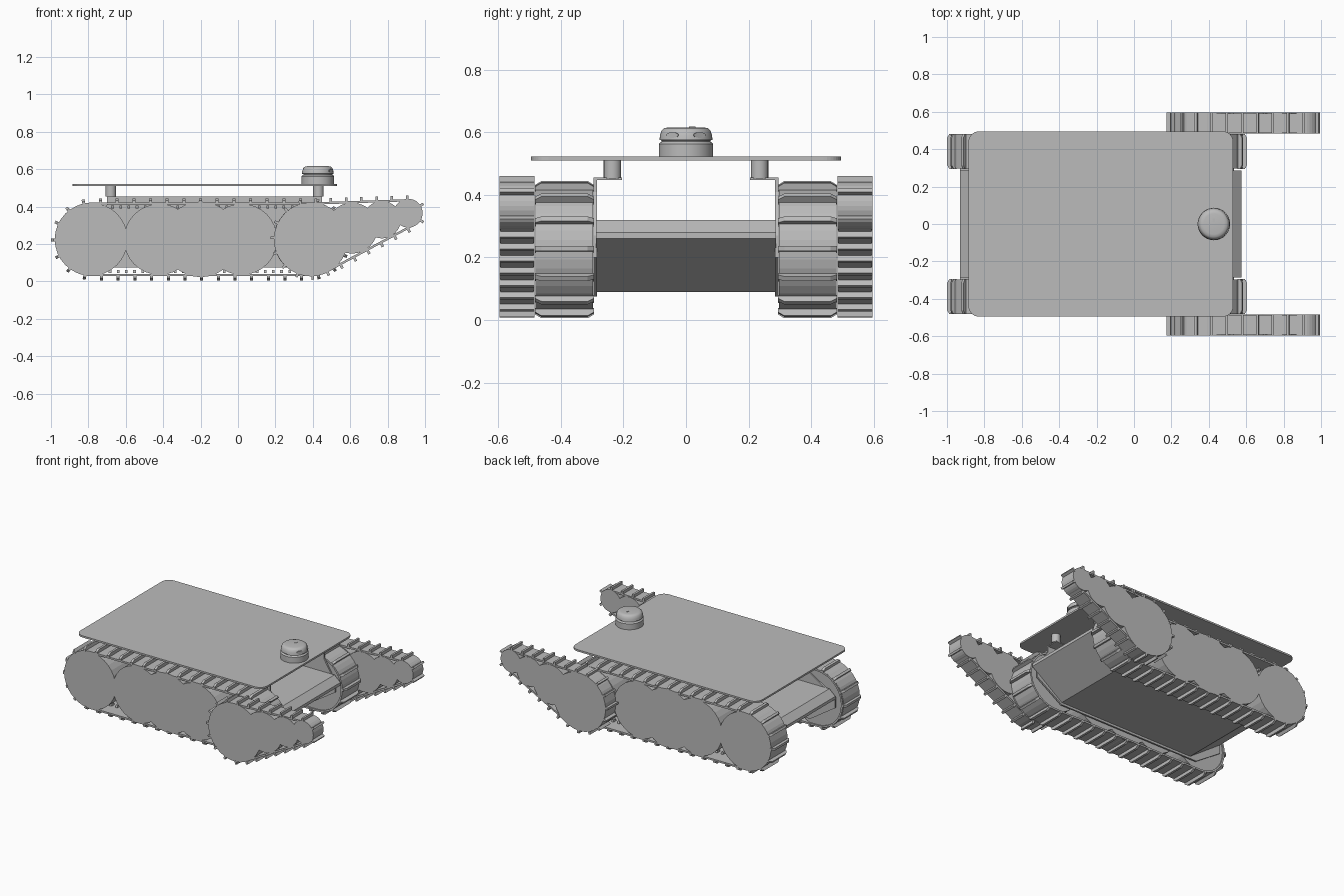
import bpy, bmesh, math
from mathutils import Vector

cube = bpy.data.objects.get("Cube")
if cube:
    bpy.data.objects.remove(cube, do_unlink=True)

grey = bpy.data.materials.new("light grey")
grey.use_nodes = True
COLOUR = (0.5, 0.5, 0.5, 1)
grey.diffuse_color = COLOUR
grey.node_tree.nodes["Principled BSDF"].inputs["Base Color"].default_value = COLOUR


def finish(name, bm, smooth=False):
    bmesh.ops.recalc_face_normals(bm, faces=bm.faces[:])
    mesh = bpy.data.meshes.new(name)
    bm.to_mesh(mesh)
    bm.free()
    mesh.materials.append(grey)
    ob = bpy.data.objects.new(name, mesh)
    bpy.context.collection.objects.link(ob)
    if smooth:
        bpy.ops.object.select_all(action='DESELECT')
        ob.select_set(True)
        bpy.context.view_layer.objects.active = ob
        bpy.ops.object.shade_smooth_by_angle(angle=math.radians(35))
    return ob


def prism(bm, profile, y0, y1):
    """Extrude an (x, z) profile from y0 to y1."""
    a = [bm.verts.new((x, y0, z)) for x, z in profile]
    b = [bm.verts.new((x, y1, z)) for x, z in profile]
    bm.faces.new(a)
    bm.faces.new(b)
    for i in range(len(a)):
        j = (i + 1) % len(a)
        bm.faces.new((a[i], a[j], b[j], b[i]))


def circle(x, z, r, n=32):
    return [(x + r * math.cos(2 * math.pi * i / n),
             z + r * math.sin(2 * math.pi * i / n)) for i in range(n)]


def loop_path(big, small, steps=20):
    """Points and normals of a belt stretched round two wheels (x, z, r)."""
    dx, dz = small[0] - big[0], small[1] - big[1]
    base = math.atan2(dz, dx)
    half = math.acos((big[2] - small[2]) / math.hypot(dx, dz))
    out = []
    for (x, z, r), start, sweep in ((small, base - half, 2 * half),
                                    (big, base + half, 2 * (math.pi - half))):
        for i in range(steps + 1):
            t = start + sweep * i / steps
            n = Vector((math.cos(t), math.sin(t)))
            out.append((Vector((x, z)) + n * r, n))
    return out


def spaced(path, count):
    """Evenly spaced points and normals along a closed path."""
    pairs = [(path[i], path[(i + 1) % len(path)]) for i in range(len(path))]
    lengths = [(b[0] - a[0]).length for a, b in pairs]
    step = sum(lengths) / count
    out, done, target = [], 0, step / 2
    for (a, b), length in zip(pairs, lengths):
        while length > 0 and target <= done + length and len(out) < count:
            f = (target - done) / length
            out.append((a[0].lerp(b[0], f), a[1].lerp(b[1], f).normalized()))
            target += step
        done += length
    return out


def belt(name, path, y0, y1, thick):
    bm = bmesh.new()
    rings = []
    for p, n in path:
        q = p - n * thick
        rings.append([bm.verts.new(c) for c in ((p.x, y0, p.y), (p.x, y1, p.y),
                                                (q.x, y1, q.y), (q.x, y0, q.y))])
    for i, a in enumerate(rings):
        b = rings[(i + 1) % len(rings)]
        for k in range(4):
            m = (k + 1) % 4
            bm.faces.new((a[k], a[m], b[m], b[k]))
    finish(name, bm)


def lugs(name, path, count, y0, y1, height, thick, taper):
    """Bars across the belt; a negative height points them inward."""
    bm = bmesh.new()
    for p, n in spaced(path, count):
        t = Vector((-n.y, n.x)) * thick / 2
        layers = []
        for h, inset in ((-0.004, 0), (height * 0.45, 0), (height, taper)):
            c = p + n * h
            layers.append([bm.verts.new((c.x + s * t.x, y, c.y + s * t.y))
                           for s, y in ((-1, y0 + inset), (1, y0 + inset),
                                        (1, y1 - inset), (-1, y1 - inset))])
        bm.faces.new(layers[0])
        bm.faces.new(layers[2])
        for a, b in zip(layers, layers[1:]):
            for k in range(4):
                m = (k + 1) % 4
                bm.faces.new((a[k], a[m], b[m], b[k]))
    finish(name, bm)


def lathe(name, x, y, profile, n=40):
    bm = bmesh.new()
    rings = [[bm.verts.new((x + r * math.cos(2 * math.pi * i / n),
                            y + r * math.sin(2 * math.pi * i / n), z))
              for i in range(n)] for r, z in profile]
    for a, b in zip(rings, rings[1:]):
        for i in range(n):
            j = (i + 1) % n
            bm.faces.new((a[i], a[j], b[j], b[i]))
    bm.faces.new(rings[0])
    bm.faces.new(rings[-1])
    return finish(name, bm, True)


# Hull with both ends sloping up from the floor
bm = bmesh.new()
prism(bm, [(-0.69, 0.09), (0.34, 0.09), (0.575, 0.26), (0.575, 0.28), (0.53, 0.32),
           (-0.885, 0.32), (-0.93, 0.28), (-0.93, 0.26)], -0.287, 0.287)
finish("hull", bm)

main_path = loop_path((-0.78, 0.225, 0.197), (0.385, 0.225, 0.197))
flip_path = loop_path((0.39, 0.225, 0.197), (0.91, 0.365, 0.075))
main_wheels = [(-0.785, 0.195), (-0.42, 0.19), (-0.2, 0.202), (0.02, 0.19), (0.385, 0.195)]
flip_wheels = [(0.39, 0.225, 0.198), (0.61, 0.285, 0.136),
               (0.77, 0.33, 0.1), (0.91, 0.365, 0.077)]

for side, s in (("front", -1), ("back", 1)):
    def span(a, b):
        return sorted((s * a, s * b))

    # Inner side wall, its top flange and the deck standoffs
    bm = bmesh.new()
    prism(bm, [(-0.74, 0.075), (0.34, 0.075), (0.535, 0.2), (0.535, 0.27), (0.45, 0.41),
               (0.45, 0.455), (-0.7, 0.455), (-0.7, 0.41), (-0.93, 0.27), (-0.93, 0.2)],
          *span(0.285, 0.296))
    prism(bm, [(-0.7, 0.448), (0.45, 0.448), (0.45, 0.455), (-0.7, 0.455)],
          *span(0.205, 0.29))
    finish(side + "_side_wall", bm)
    for end, x in (("right", -0.68), ("left", 0.43)):
        lathe(f"{side}_{end}_standoff", x, s * 0.235,
              [(0.028, 0.453), (0.028, 0.512)], 20)

    # Main track
    bm = bmesh.new()
    for x, r in main_wheels:
        prism(bm, circle(x, 0.225, r), *span(0.305, 0.48))
    finish(side + "_track_wheels", bm)
    belt(side + "_track_belt", main_path, *span(0.297, 0.48), 0.012)
    lugs(side + "_track_lugs", main_path, 40, *span(0.294, 0.482), 0.022, 0.016, 0.02)
    lugs(side + "_track_teeth", [(p - n * 0.012, n) for p, n in main_path], 80,
         *span(0.37, 0.4), -0.02, 0.014, 0.004)

    # Flipper track
    bm = bmesh.new()
    for x, z, r in flip_wheels:
        prism(bm, circle(x, z, r), *span(0.484, 0.595))
    finish(side + "_flipper_wheels", bm)
    belt(side + "_flipper_belt", flip_path, *span(0.487, 0.592), 0.012)
    lugs(side + "_flipper_lugs", flip_path, 24, *span(0.484, 0.596), 0.02, 0.014, 0)

# Deck plate with rounded corners
bm = bmesh.new()
R, X0, X1, Y = 0.055, -0.885, 0.53, 0.495
ring = []
for k, (cx, cy) in enumerate(((X1 - R, Y - R), (X0 + R, Y - R),
                              (X0 + R, R - Y), (X1 - R, R - Y))):
    for i in range(9):
        t = math.pi / 2 * (k + i / 8)
        ring.append(bm.verts.new((cx + R * math.cos(t), cy + R * math.sin(t), 0.51)))
face = bm.faces.new(ring)
up = bmesh.ops.extrude_face_region(bm, geom=[face])["geom"]
bmesh.ops.translate(bm, vec=(0, 0, 0.012),
                    verts=[v for v in up if isinstance(v, bmesh.types.BMVert)])
finish("deck_plate", bm)

# Round sensor: base, groove and domed cap
SX = 0.427
lathe("sensor", SX, 0, [(0.087, 0.52), (0.087, 0.562), (0.082, 0.568), (0.078, 0.57),
                        (0.078, 0.574), (0.085, 0.576), (0.083, 0.59), (0.078, 0.606),
                        (0.07, 0.613), (0.055, 0.616)])
bm = bmesh.new()
prism(bm, [(SX - 0.006, 0.612), (SX + 0.006, 0.612), (SX + 0.006, 0.618),
           (SX - 0.006, 0.618)], 0.01, 0.03)
finish("sensor_mark", bm)

# Oval lenses on the cap
for name, angle in (("front", -0.55), ("back", 0.55)):
    bm = bmesh.new()
    pos = []
    for u, v in circle(0, 0, 1, 20):
        t = angle + 0.26 * u
        pos.append((t, 0.591 + 0.009 * v))
    rings = [[bm.verts.new((SX + r * math.cos(t), r * math.sin(t), z)) for t, z in pos]
             for r in (0.078, 0.086)]
    bm.faces.new(rings[0])
    bm.faces.new(rings[1])
    for i in range(len(pos)):
        j = (i + 1) % len(pos)
        bm.faces.new((rings[0][i], rings[0][j], rings[1][j], rings[1][i]))
    finish(name + "_sensor_lens", bm)
